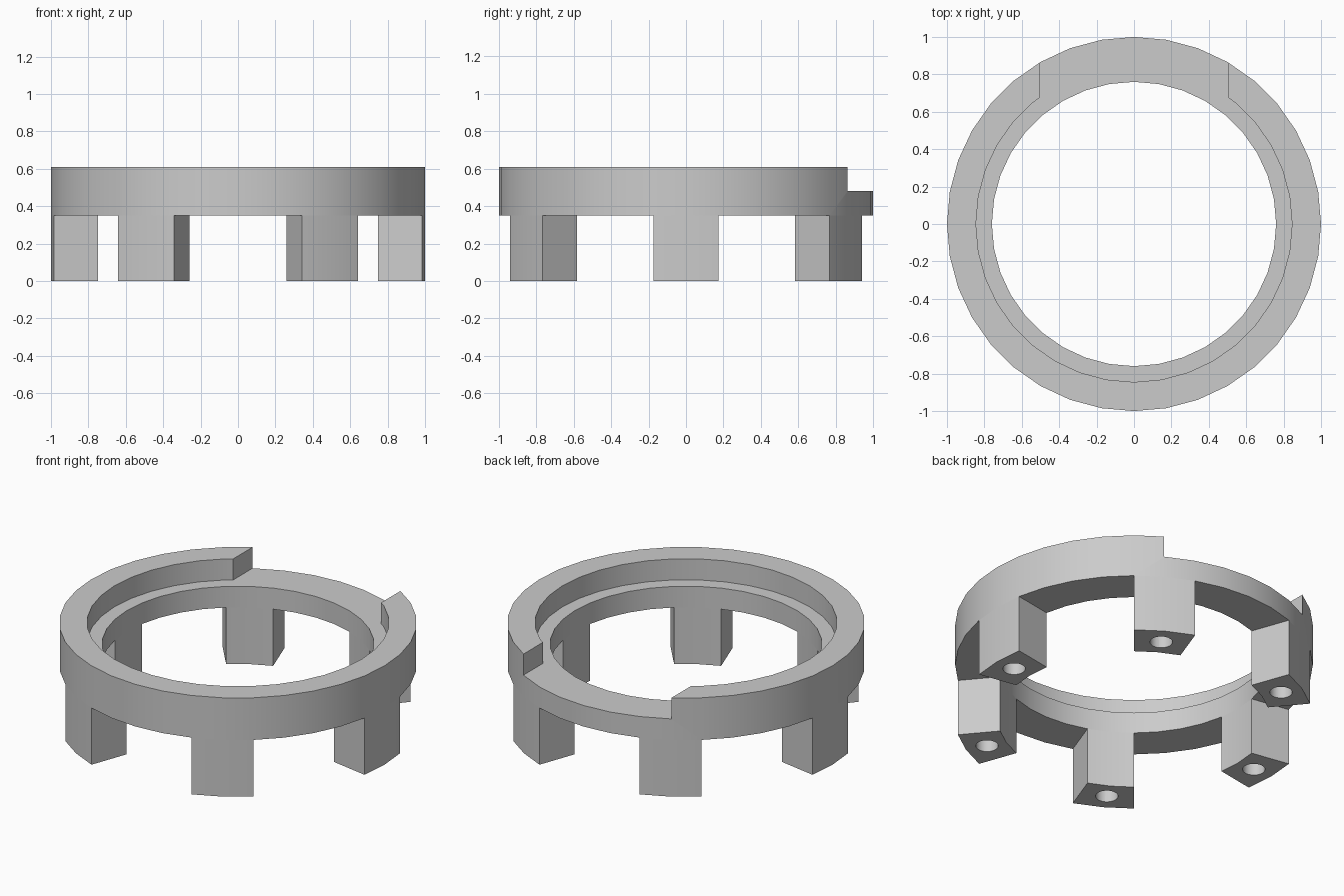
import bpy, bmesh
from math import sin, cos, radians, pi
from mathutils import Matrix

cube = bpy.data.objects.get("Cube")
if cube:
    bpy.data.objects.remove(cube, do_unlink=True)

OUTER, LEDGE, INNER = 1.0, 0.845, 0.76
LEG_TOP, LEDGE_Z, TOP = 0.35, 0.48, 0.61
STEP = 10  # degrees per facet

grey = bpy.data.materials.new("plain_grey")
grey.use_nodes = True
colour = (0.6, 0.6, 0.6, 1)
grey.diffuse_color = colour
grey.node_tree.nodes["Principled BSDF"].inputs["Base Color"].default_value = colour


def finish(name, bm):
    bmesh.ops.recalc_face_normals(bm, faces=bm.faces)
    mesh = bpy.data.meshes.new(name)
    bm.to_mesh(mesh)
    bm.free()
    mesh.materials.append(grey)
    obj = bpy.data.objects.new(name, mesh)
    bpy.context.collection.objects.link(obj)
    return obj


def sweep(name, profile, angles, closed):
    """Turn an (r, z) profile about z through the given angles."""
    bm = bmesh.new()
    rows = [[bm.verts.new((r * cos(radians(a)), r * sin(radians(a)), z))
             for r, z in profile] for a in angles]
    pairs = list(zip(rows, rows[1:]))
    if closed:
        pairs.append((rows[-1], rows[0]))
    else:
        bm.faces.new(rows[0])
        bm.faces.new(rows[-1])
    n = len(profile)
    for a, b in pairs:
        for i in range(n):
            j = (i + 1) % n
            bm.faces.new((a[i], a[j], b[j], b[i]))
    return finish(name, bm)


def cut(obj, cutter):
    cutter.hide_render = True
    cutter.hide_viewport = True
    cutter.display_type = 'WIRE'
    mod = obj.modifiers.new("cut", 'BOOLEAN')
    mod.operation = 'DIFFERENCE'
    mod.solver = 'EXACT'
    mod.object = cutter
    # Apply the cut so that shading can follow the new edges
    cutter.hide_viewport = False
    bpy.ops.object.select_all(action='DESELECT')
    bpy.context.view_layer.objects.active = obj
    obj.select_set(True)
    bpy.ops.object.modifier_apply(modifier=mod.name)
    bpy.data.objects.remove(cutter, do_unlink=True)
    bpy.ops.object.shade_smooth_by_angle(angle=radians(30))


# Stepped ring with an inner ledge
ring = sweep("stepped_ring",
             [(INNER, LEG_TOP), (OUTER, LEG_TOP), (OUTER, TOP),
              (LEDGE, TOP), (LEDGE, LEDGE_Z), (INNER, LEDGE_Z)],
             range(0, 360, STEP), True)

# Notch through the raised lip at the back
bm = bmesh.new()
bmesh.ops.create_cube(bm, size=1, matrix=Matrix.Translation((0, 0.8, LEDGE_Z + 0.5))
                      @ Matrix.Diagonal((1.01, 1, 1, 1)))
cut(ring, finish("notch_cutter", bm))

# Six wedge legs, each with a blind screw hole underneath
for k in range(6):
    mid = 60 * k
    leg = sweep(f"leg_{k + 1}",
                [(INNER, 0), (OUTER, 0), (OUTER, LEG_TOP), (INNER, LEG_TOP)],
                (mid - STEP, mid, mid + STEP), False)
    bm = bmesh.new()
    place = Matrix.Rotation(radians(mid), 4, 'Z') @ Matrix.Translation((0.875, 0, 0.1))
    bmesh.ops.create_cone(bm, cap_ends=True, segments=24, radius1=0.063,
                          radius2=0.063, depth=0.4, matrix=place)
    cut(leg, finish("hole_cutter", bm))
